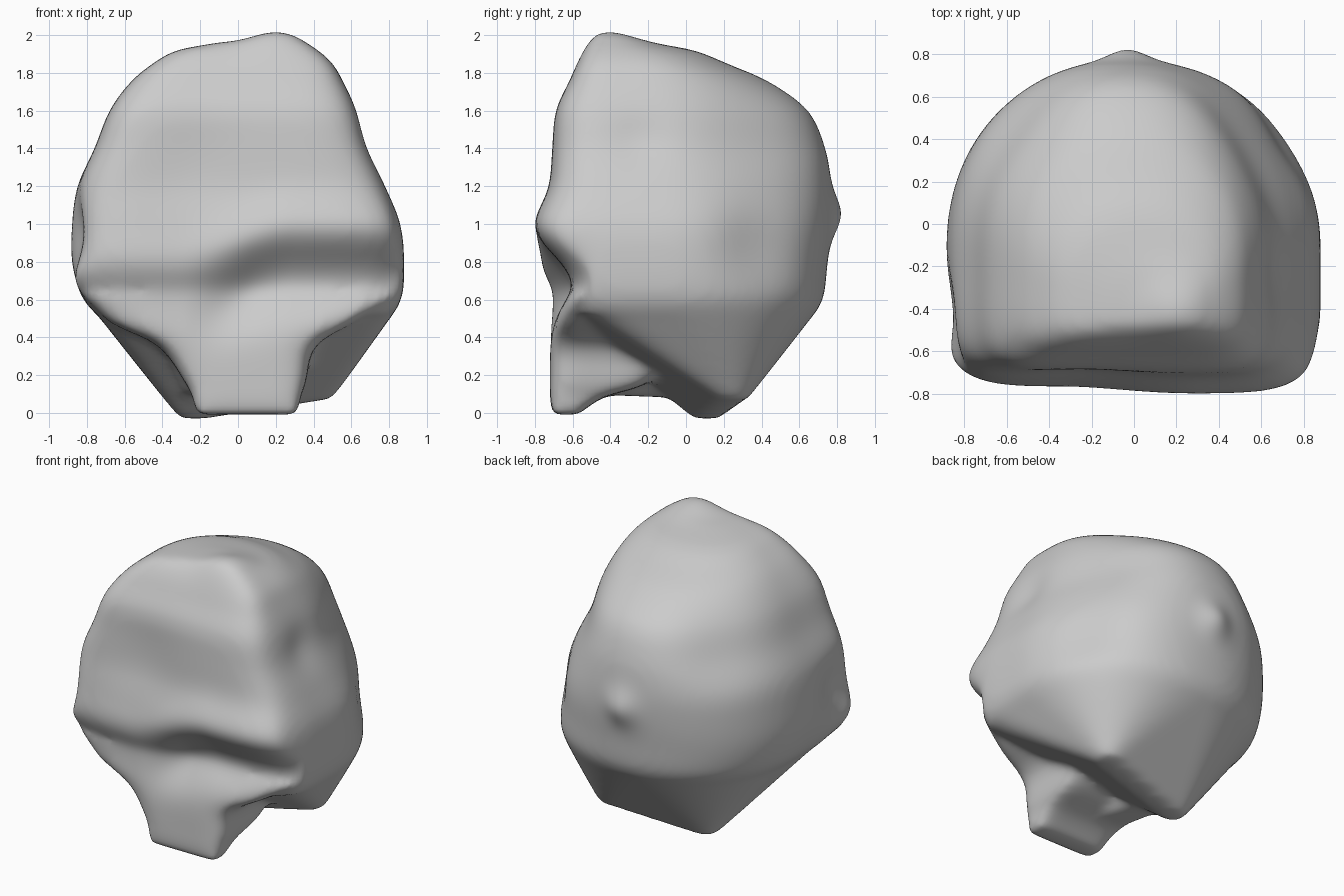
import bpy, bmesh, math
from mathutils import Vector

if "Cube" in bpy.data.objects:
    bpy.data.objects.remove(bpy.data.objects["Cube"], do_unlink=True)

stone = bpy.data.materials.new("grey stone")
stone.use_nodes = True
GREY = (0.6, 0.6, 0.6, 1)
stone.diffuse_color = GREY
stone.node_tree.nodes["Principled BSDF"].inputs["Base Color"].default_value = GREY

bm = bmesh.new()
SIDES = 96


def superpoint(angle, power):
    c, s = math.cos(angle), math.sin(angle)
    return (math.copysign(abs(c) ** (2 / power), c),
            math.copysign(abs(s) ** (2 / power), s))


def ring_points(ring, front_power, back_power, middle):
    """Outline from (z, left x, right x, front y, back y), square front, rounder back."""
    z, x0, x1, y0, y1 = ring
    ym = y0 + (y1 - y0) * middle
    points = []
    for i in range(SIDES):
        a = math.tau * i / SIDES
        u, v = superpoint(a, back_power if math.sin(a) > 0 else front_power)
        points.append(((x0 + x1) / 2 + u * (x1 - x0) / 2,
                       ym + v * ((y1 - ym) if v > 0 else (ym - y0)), z))
    return points


def smooth_rings(rings, steps=5):
    """Catmull-Rom rings between the given ones."""
    result = []
    for i in range(len(rings) - 1):
        a, b, c, d = (rings[max(0, min(len(rings) - 1, i + k))] for k in (-1, 0, 1, 2))
        for n in range(steps):
            t = n / steps
            result.append([q + t / 2 * (r - p + t * (2 * p - 5 * q + 4 * r - s
                           + t * (3 * (q - r) + s - p))) for p, q, r, s in zip(a, b, c, d)])
    return result + [rings[-1]]


def loft(rings, *shape):
    loops = [[bm.verts.new(p) for p in ring_points(r, *shape)] for r in smooth_rings(rings)]
    for a, b in zip(loops, loops[1:]):
        for i in range(SIDES):
            j = (i + 1) % SIDES
            bm.faces.new((a[i], a[j], b[j], b[i]))
    bm.faces.new(loops[0][::-1])
    bm.faces.new(loops[-1])


def hull(points):
    bmesh.ops.convex_hull(bm, input=[bm.verts.new(p) for p in points])


def disc(x, y, z, radius):
    return [(x + radius * math.cos(math.tau * i / 16),
             y + radius * math.sin(math.tau * i / 16), z) for i in range(16)]


# Main boulder
HEAD = (6, 2.2, 0.4)
loft([(0.52, -0.75, 0.82, -0.62, 0.68), (0.62, -0.83, 0.87, -0.67, 0.73),
      (0.8, -0.88, 0.88, -0.71, 0.75), (1.0, -0.88, 0.86, -0.74, 0.77),
      (1.2, -0.85, 0.78, -0.72, 0.77), (1.4, -0.76, 0.69, -0.71, 0.74),
      (1.6, -0.68, 0.63, -0.69, 0.65), (1.75, -0.57, 0.56, -0.62, 0.45),
      (1.85, -0.45, 0.5, -0.57, 0.22), (1.92, -0.32, 0.41, -0.52, 0.04),
      (1.96, -0.1, 0.3, -0.47, -0.2)], *HEAD)

# Belly tapering to two feet
hull(ring_points((0.55, -0.77, 0.84, -0.63, 0.7), *HEAD)
     + disc(-0.24, 0.11, -0.03, 0.07) + disc(0.41, 0.24, 0.075, 0.09))

# Chin wedge
loft([(-0.01, -0.22, 0.32, -0.71, -0.57), (0.08, -0.24, 0.33, -0.72, -0.44),
      (0.16, -0.28, 0.36, -0.72, -0.2), (0.35, -0.42, 0.41, -0.72, 0.0),
      (0.48, -0.68, 0.62, -0.71, -0.1), (0.62, -0.8, 0.84, -0.69, -0.2)], 6, 6, 0.5)

# Low ridge from chin to left foot
hull(disc(-0.1, -0.5, 0.1, 0.1) + disc(-0.21, 0.05, 0.08, 0.09) + disc(-0.1, -0.2, 0.45, 0.4))

bmesh.ops.recalc_face_normals(bm, faces=bm.faces)
mesh = bpy.data.meshes.new("boulder")
bm.to_mesh(mesh)
bm.free()
boulder = bpy.data.objects.new("boulder", mesh)
bpy.context.collection.objects.link(boulder)

# Fuse the parts into one soft skin
remesh = boulder.modifiers.new("fuse", 'REMESH')
remesh.mode = 'VOXEL'
remesh.voxel_size = 0.025
soften = boulder.modifiers.new("soften", 'SMOOTH')
soften.factor = 0.5
soften.iterations = 16
graph = bpy.context.evaluated_depsgraph_get()
fused = bpy.data.meshes.new_from_object(boulder.evaluated_get(graph))
boulder.modifiers.clear()
boulder.data = fused
bpy.data.meshes.remove(mesh)


def bell(d, width):
    return math.exp(-(d / width) ** 2)


def step(a, b, v):
    t = min(1, max(0, (v - a) / (b - a)))
    return t * t * (3 - 2 * t)


# Bumps and dents: centre, radius, push
DABS = [((-0.03, 0.77, 1.05), 0.12, (0, 0.05, 0)),
        ((-0.8, -0.6, 0.7), 0.11, (-0.05, 0, 0)),
        ((-0.86, -0.46, 0.95), 0.18, (0.06, 0, 0)),
        ((0.2, -0.41, 1.96), 0.17, (0, 0, 0.055)),
        ((0.68, -0.25, 1.45), 0.15, (-0.02, 0, 0)),
        ((-0.25, -0.72, 1.3), 0.3, (0, 0.03, 0)),
        ((0.55, 0.4, 1.45), 0.4, (-0.05, -0.03, -0.02)),
        ((-0.55, 0.45, 1.5), 0.3, (0.03, -0.02, -0.02)),
        ((0.75, 0.4, 0.9), 0.25, (-0.04, -0.03, 0))]

for v in fused.vertices:
    p = v.co.copy()
    for centre, radius, push in DABS:
        v.co += Vector(push) * bell((p - Vector(centre)).length, radius)
    # Slanting brow ledge with the hollow beneath its higher end
    front = step(-0.45, -0.65, p.y) if p.z > 0.2 else 0
    rise = step(-0.35, 0.3, p.x)
    brow = 0.79 + 0.19 * rise
    hollow = 0.08 * step(-0.3, 0.1, p.x)
    v.co.y += front * (hollow * bell(p.z - brow + 0.28, 0.17)
                       - (0.055 + 0.01 * rise) * bell(p.z - brow, 0.16))

fused.materials.clear()
fused.materials.append(stone)
for poly in fused.polygons:
    poly.use_smooth = True
    poly.material_index = 0
fused.update()
